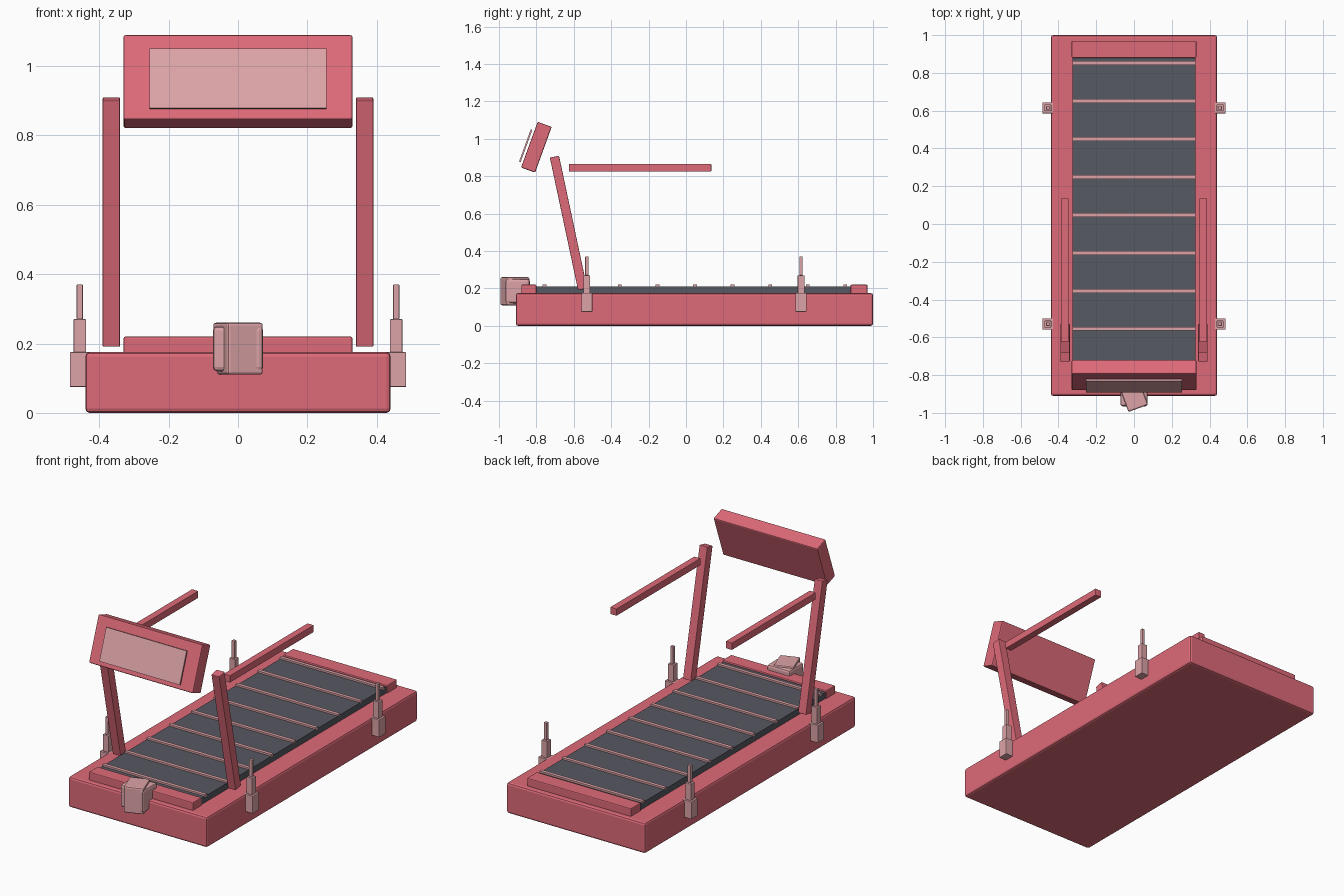
import bpy
from math import radians

cube = bpy.data.objects.get("Cube")
if cube:
    bpy.data.objects.remove(cube, do_unlink=True)


def material(name, rgb):
    m = bpy.data.materials.new(name)
    m.use_nodes = True
    m.diffuse_color = (*rgb, 1)
    m.node_tree.nodes["Principled BSDF"].inputs["Base Color"].default_value = (*rgb, 1)
    return m


RED = material("coral red", (0.73, 0.145, 0.19))
PINK = material("dusty pink", (0.72, 0.37, 0.39))
DARK = material("belt charcoal", (0.095, 0.10, 0.122))


def box(name, center, size, mat, tilt=0, turn=0, bevel=0.0):
    """Box with an optional lean about x, turn about z and edge chamfer."""
    bpy.ops.mesh.primitive_cube_add(size=1, location=center,
                                    rotation=(radians(tilt), 0, radians(turn)))
    ob = bpy.context.object
    ob.name = name
    ob.scale = size
    bpy.ops.object.transform_apply(location=False, rotation=False, scale=True)
    ob.data.materials.append(mat)
    if bevel:
        mod = ob.modifiers.new("chamfer", "BEVEL")
        mod.width = bevel
        mod.segments = 2
    return ob


# Deck and end caps
box("base", (0, 0.045, 0.0875), (0.88, 1.91, 0.175), RED, bevel=0.012)
box("front_cap", (0, -0.84, 0.19), (0.66, 0.08, 0.06), RED, bevel=0.005)
box("rear_cap", (0, 0.925, 0.19), (0.66, 0.09, 0.06), RED, bevel=0.005)

# Running belt with raised slats
box("belt", (0, 0.04, 0.185), (0.65, 1.68, 0.05), DARK)
for i in range(9):
    box(f"belt_slat_{i + 1}", (0, -0.756 + i * 0.201, 0.213), (0.65, 0.02, 0.014), PINK)

# Uprights, handrails and stepped side posts
for side, s in (("left", 1), ("right", -1)):
    box(f"{side}_upright", (s * 0.365, -0.628, 0.55), (0.05, 0.05, 0.725), RED,
        tilt=12, bevel=0.003)
    box(f"{side}_handrail", (s * 0.366, -0.245, 0.845), (0.04, 0.76, 0.04), RED, bevel=0.002)
    for end, y in (("front", -0.53), ("rear", 0.615)):
        for part, w, z, h in (("foot", 0.058, 0.125, 0.1),
                              ("sleeve", 0.036, 0.222, 0.096),
                              ("pin", 0.018, 0.32, 0.1)):
            box(f"{side}_{end}_{part}", (s * 0.456, y, z), (w, w, h), PINK, bevel=0.002)

# Console and its screen plate
box("console", (0, -0.80, 0.955), (0.66, 0.08, 0.26), RED, tilt=-20, bevel=0.006)
box("console_screen", (0, -0.857, 0.963), (0.51, 0.009, 0.183), PINK, tilt=-20)

# Motor housing on the front edge
box("motor_housing", (0, -0.915, 0.185), (0.11, 0.13, 0.15), PINK, turn=20, bevel=0.008)
box("motor_mount", (0, -0.90, 0.185), (0.145, 0.13, 0.13), PINK, bevel=0.012)
